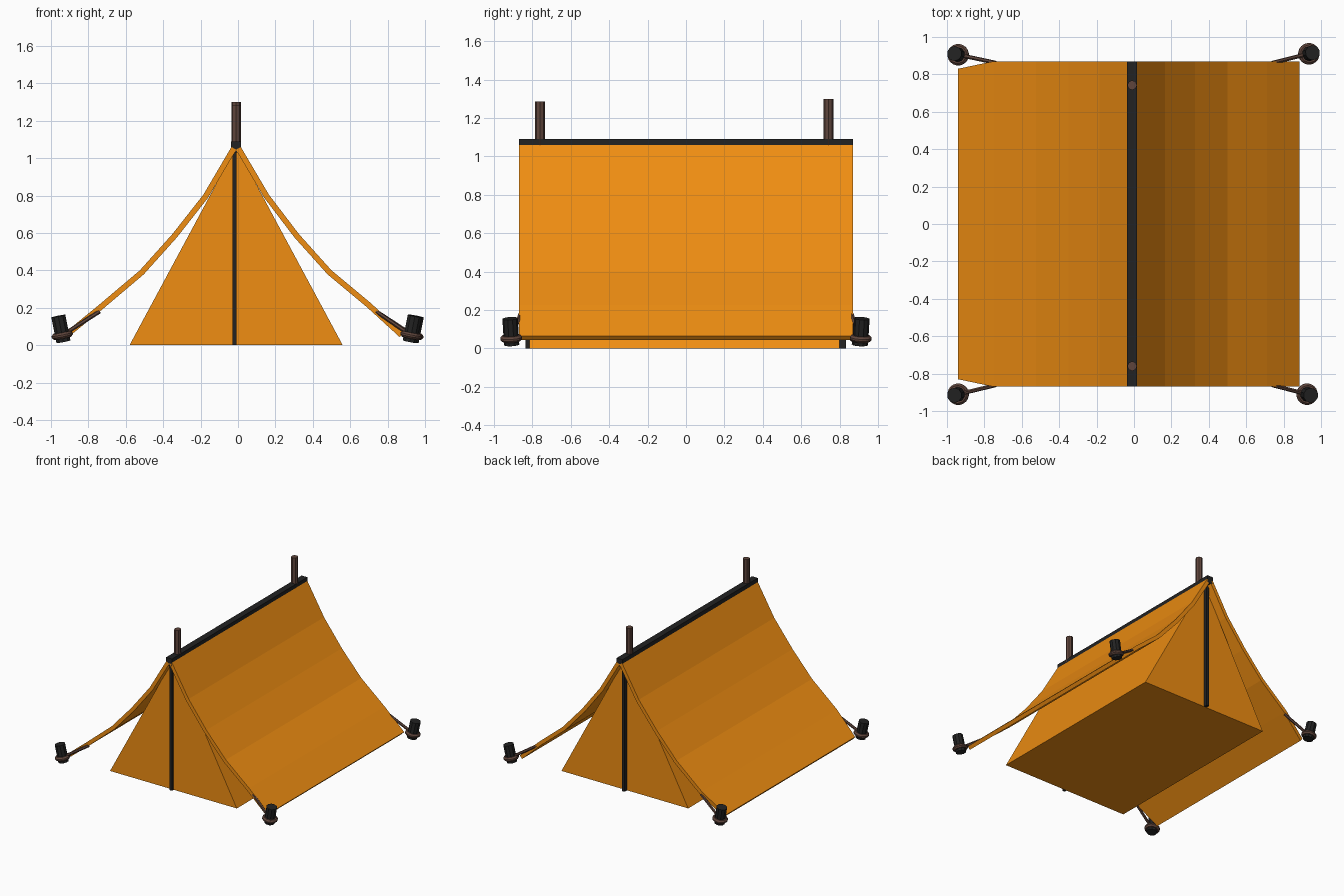
import bpy, bmesh
from mathutils import Vector, Matrix

if "Cube" in bpy.data.objects:
    bpy.data.objects.remove(bpy.data.objects["Cube"])


def material(name, color):
    m = bpy.data.materials.new(name)
    m.diffuse_color = (*color, 1)
    m.use_nodes = True
    m.node_tree.nodes["Principled BSDF"].inputs["Base Color"].default_value = m.diffuse_color
    return m


ORANGE = material("canvas_orange", (0.87, 0.27, 0.006))
BLACK = material("trim_black", (0.016, 0.016, 0.016))
BROWN = material("wood_brown", (0.115, 0.06, 0.045))


def finish(name, bm, mat):
    me = bpy.data.meshes.new(name)
    bm.to_mesh(me)
    bm.free()
    me.materials.append(mat)
    ob = bpy.data.objects.new(name, me)
    bpy.context.collection.objects.link(ob)
    return ob


def box(name, lo, hi, mat):
    lo, hi = Vector(lo), Vector(hi)
    bm = bmesh.new()
    bmesh.ops.create_cube(bm, size=1, matrix=Matrix.Translation((lo + hi) / 2)
                          @ Matrix.Diagonal((*(hi - lo), 1)))
    return finish(name, bm, mat)


def rod(name, a, b, r, sides, mat):
    a, b = Vector(a), Vector(b)
    d = b - a
    rot = Vector((0, 0, 1)).rotation_difference(d).to_matrix().to_4x4()
    bm = bmesh.new()
    bmesh.ops.create_cone(bm, cap_ends=True, segments=sides, radius1=r, radius2=r,
                          depth=d.length, matrix=Matrix.Translation((a + b) / 2) @ rot)
    return finish(name, bm, mat)


# Inner tent: a triangular prism with a floor
bm = bmesh.new()
ends = [[bm.verts.new((x, y, z)) for x, z in ((-0.58, 0), (0.56, 0), (-0.01, 1.06))]
        for y in (-0.815, 0.80)]
bm.faces.new(ends[0])
bm.faces.new(ends[1][::-1])
for i in range(3):
    j = (i + 1) % 3
    bm.faces.new((ends[0][i], ends[1][i], ends[1][j], ends[0][j]))
bmesh.ops.recalc_face_normals(bm, faces=bm.faces)
finish("inner_tent", bm, ORANGE)


# Sagging fly sheet, one half per side of the ridge
def fly(name, profile, end_y):
    bm = bmesh.new()
    rows = []
    for i, (x, z) in enumerate(profile):
        y = end_y if i == len(profile) - 1 else 0.87
        rows.append([bm.verts.new((x, -y, z)), bm.verts.new((x, y, z))])
    for p, q in zip(rows, rows[1:]):
        f = (p[0], q[0], q[1], p[1])
        bm.faces.new(f if profile[-1][0] > 0 else f[::-1])
    bm.normal_update()
    ob = finish(name, bm, ORANGE)
    mod = ob.modifiers.new("thickness", "SOLIDIFY")
    mod.thickness = 0.03
    mod.offset = -1


fly("fly_right", [(0.015, 1.06), (0.165, 0.805), (0.325, 0.595), (0.50, 0.40),
                  (0.71, 0.225), (0.885, 0.065)], 0.87)
fly("fly_left", [(-0.035, 1.06), (-0.185, 0.805), (-0.35, 0.595), (-0.525, 0.40),
                 (-0.75, 0.21), (-0.94, 0.055)], 0.83)

# Ridge cap, door zips and poles
box("ridge_cap", (-0.037, -0.87, 1.03), (0.015, 0.87, 1.09), BLACK)
box("front_zip", (-0.03, -0.837, 0), (-0.008, -0.81, 1.05), BLACK)
box("back_zip", (-0.03, 0.795, 0), (-0.008, 0.832, 1.05), BLACK)
rod("front_pole", (-0.01, -0.76, 0.02), (-0.01, -0.76, 1.285), 0.026, 8, BROWN)
rod("back_pole", (-0.01, 0.742, 0.02), (-0.01, 0.742, 1.30), 0.026, 8, BROWN)

# Corner pegs: tilted stake, collar ring and guy rope
for name, x, y in (("front_left", -0.94, -0.91), ("front_right", 0.925, -0.91),
                   ("back_left", -0.94, 0.905), ("back_right", 0.935, 0.91)):
    s, t = (1 if x > 0 else -1), (1 if y > 0 else -1)
    axis = Vector((0.2 * s, 0.06 * t, 1)).normalized()
    c = Vector((x, y, 0.053))
    rod(name + "_peg", c - axis * 0.035, c + axis * 0.105, 0.04, 10, BLACK)
    collar = rod(name + "_collar", c - axis * 0.016, c + axis * 0.016, 0.06, 10, BROWN)
    bev = collar.modifiers.new("rounding", "BEVEL")
    bev.width = 0.011
    bev.segments = 1
    rod(name + "_rope", (0.74 * s, 0.862 * t, 0.18), c, 0.011, 6, BROWN)
